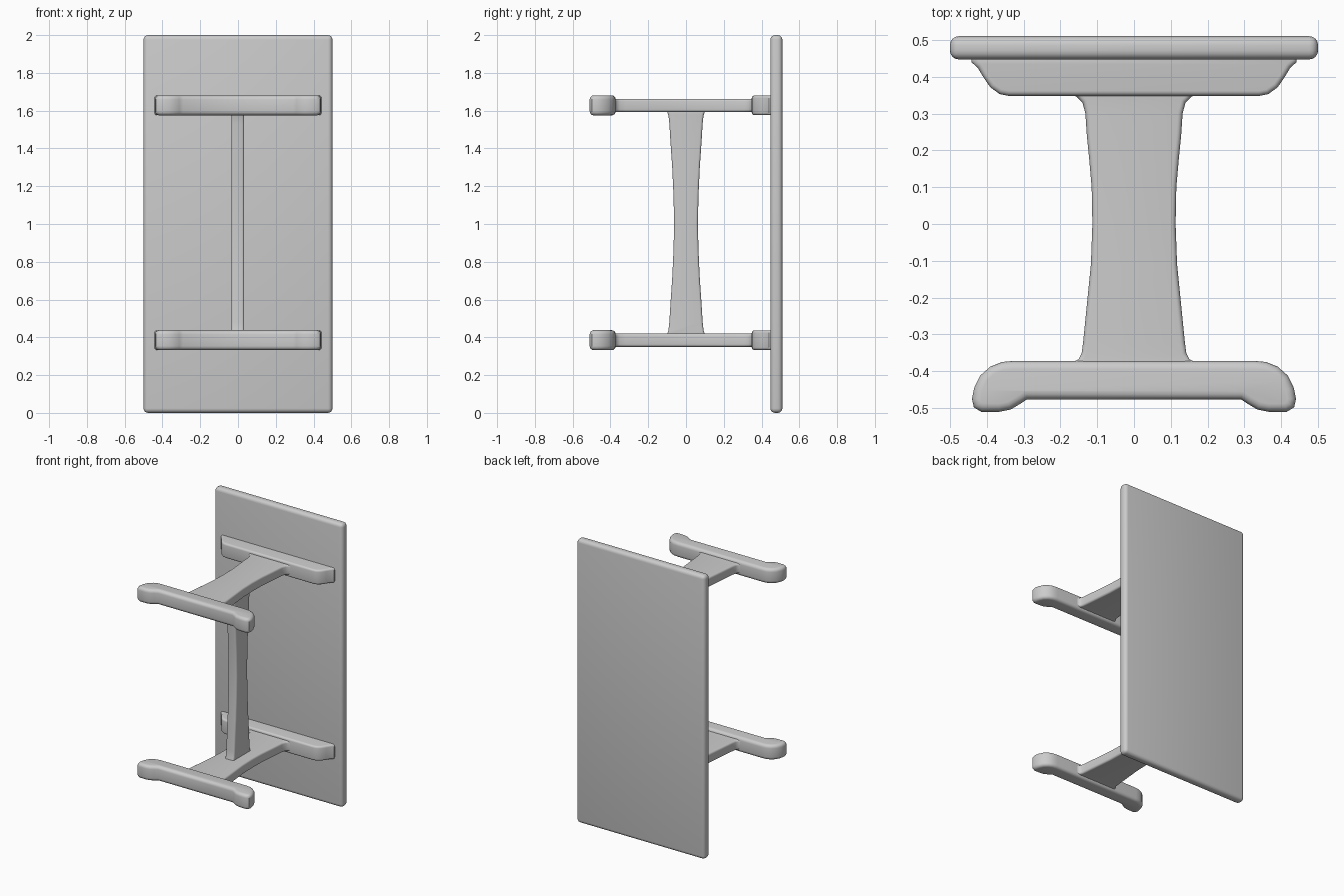
import bpy, bmesh, math

if "Cube" in bpy.data.objects:
    bpy.data.objects.remove(bpy.data.objects["Cube"])

grey = bpy.data.materials.new("plain grey")
grey.diffuse_color = (0.6, 0.6, 0.6, 1)
grey.use_nodes = True
grey.node_tree.nodes["Principled BSDF"].inputs["Base Color"].default_value = grey.diffuse_color


def prism(name, pts, lo, hi, bevel, axis="z", segments=4):
    """Extrude a profile along z (xy points) or along x (yz points), rounding the rims."""
    bm = bmesh.new()
    verts = [bm.verts.new((a, b, lo) if axis == "z" else (lo, a, b)) for a, b in pts]
    face = bm.faces.new(verts)
    ext = bmesh.ops.extrude_face_region(bm, geom=[face])
    move = (0, 0, hi - lo) if axis == "z" else (hi - lo, 0, 0)
    bmesh.ops.translate(bm, vec=move,
                        verts=[v for v in ext["geom"] if isinstance(v, bmesh.types.BMVert)])
    bmesh.ops.recalc_face_normals(bm, faces=bm.faces)
    mesh = bpy.data.meshes.new(name)
    bm.to_mesh(mesh)
    bm.free()
    obj = bpy.data.objects.new(name, mesh)
    bpy.context.collection.objects.link(obj)
    mesh.materials.append(grey)
    mod = obj.modifiers.new("round", "BEVEL")
    mod.width, mod.segments = bevel, segments
    mod.limit_method, mod.angle_limit = "ANGLE", math.radians(50)
    bpy.ops.object.select_all(action="DESELECT")
    obj.select_set(True)
    bpy.context.view_layer.objects.active = obj
    bpy.ops.object.modifier_apply(modifier=mod.name)
    bpy.ops.object.shade_smooth_by_angle(angle=math.radians(40))
    return obj


def mirrored(half):
    """Close a right-hand outline with its reflection."""
    return half + [(-a, b) for a, b in reversed(half)]


# Table top, standing on its long edge
prism("table_top", mirrored([(0.5, 0.447), (0.5, 0.51)]), 0, 2, 0.024)

# Outlines of one trestle frame
foot = mirrored([(0.29, -0.476), (0.31, -0.489), (0.335, -0.504), (0.365, -0.51),
                 (0.415, -0.51), (0.435, -0.498), (0.44, -0.475), (0.434, -0.445),
                 (0.418, -0.412), (0.39, -0.387), (0.36, -0.375), (0.33, -0.372)])
bearer = mirrored([(0.34, 0.348), (0.365, 0.353), (0.39, 0.371), (0.41, 0.4),
                   (0.425, 0.425), (0.442, 0.44), (0.442, 0.46)])
web = mirrored([(0.175, -0.4), (0.168, -0.375), (0.15, -0.367), (0.142, -0.35),
                (0.138, -0.32), (0.128, -0.22), (0.117, -0.11), (0.113, 0.0),
                (0.115, 0.1), (0.122, 0.18), (0.128, 0.24), (0.132, 0.3),
                (0.14, 0.33), (0.156, 0.346), (0.18, 0.353), (0.18, 0.38)])

# Two frames, lower and upper
for label, z in (("lower", 0.385), ("upper", 1.628)):
    prism(label + "_foot", foot, z - 0.053, z + 0.053, 0.022)
    prism(label + "_bearer", bearer, z - 0.052, z + 0.052, 0.022)
    prism(label + "_leg", web, z - 0.035, z + 0.035, 0.014)

# Stretcher: waisted board with flared ends, joining the two legs
side = [(0.063, 1.0), (0.066, 1.15), (0.073, 1.3), (0.082, 1.43),
        (0.088, 1.53), (0.093, 1.575), (0.105, 1.61)]
right = [(y, 2.012 - z) for y, z in reversed(side[1:])] + side
prism("stretcher", mirrored(right), -0.035, 0.033, 0.012, axis="x")
